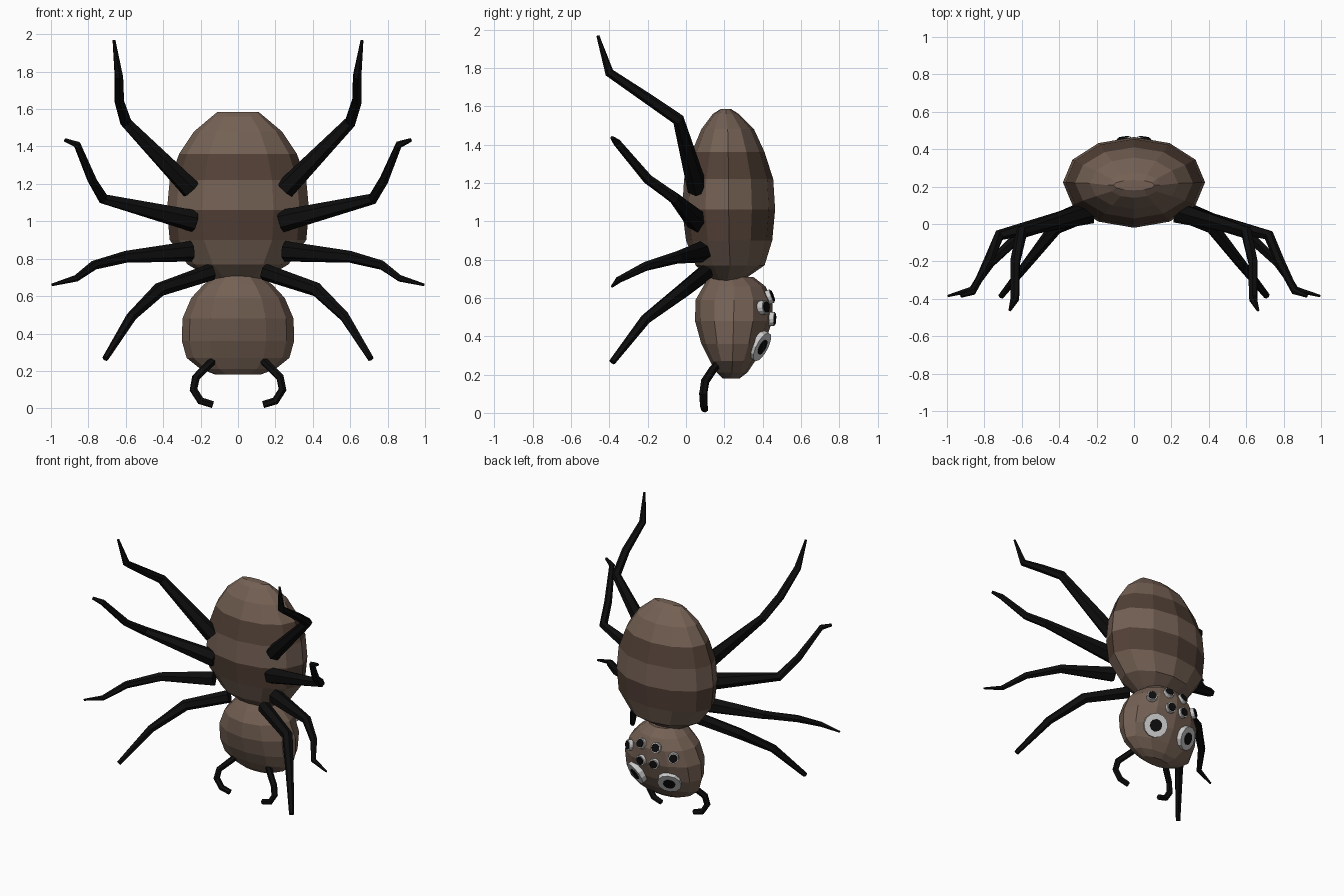
import bpy, bmesh, math
from mathutils import Vector

if "Cube" in bpy.data.objects:
    bpy.data.objects.remove(bpy.data.objects["Cube"])


def material(name, r, g, b):
    m = bpy.data.materials.new(name)
    m.diffuse_color = (r, g, b, 1)
    m.use_nodes = True
    m.node_tree.nodes["Principled BSDF"].inputs["Base Color"].default_value = m.diffuse_color
    return m


LIGHT = material("light brown", 0.175, 0.118, 0.088)
DARK = material("dark brown", 0.085, 0.052, 0.037)
BLACK = material("black", 0.004, 0.004, 0.004)
WHITE = material("eye white", 0.6, 0.6, 0.6)


def finish(bm, name, *mats):
    bmesh.ops.recalc_face_normals(bm, faces=bm.faces)
    me = bpy.data.meshes.new(name)
    bm.to_mesh(me)
    bm.free()
    for m in mats:
        me.materials.append(m)
    ob = bpy.data.objects.new(name, me)
    bpy.context.collection.objects.link(ob)
    return ob


def skin(bm, rings):
    """Join rings of points with quads and cap both ends."""
    vs = [[bm.verts.new(p) for p in ring] for ring in rings]
    n = len(vs[0])
    for a, b in zip(vs, vs[1:]):
        for i in range(n):
            j = (i + 1) % n
            bm.faces.new((a[i], a[j], b[j], b[i]))
    bm.faces.new(vs[0])
    bm.faces.new(vs[-1])


def body(name, rows, *mats):
    """Stacked 12-sided ellipses: height, half width, front y, back y."""
    bm = bmesh.new()
    rings = []
    for z, w, y0, y1 in rows:
        ring = []
        for i in range(12):
            a = math.tau * i / 12
            ring.append((w * math.sin(a), (y0 + y1) / 2 + (y1 - y0) / 2 * math.cos(a), z))
        rings.append(ring)
    skin(bm, rings)
    return finish(bm, name, *mats)


def limb(name, path, sides=6):
    """Tapered jointed tube through (x, y, z, radius) points."""
    bm = bmesh.new()
    pts = [Vector(p[:3]) for p in path]
    rings = []
    for i, p in enumerate(pts):
        before = (p - pts[i - 1]).normalized() if i else Vector()
        after = (pts[i + 1] - p).normalized() if i < len(pts) - 1 else Vector()
        t = (before + after).normalized()
        u = t.cross(Vector((0.3, 1, 0.1))).normalized()
        v = t.cross(u)
        r = path[i][3]
        rings.append([p + r * (u * math.cos(math.tau * k / sides) + v * math.sin(math.tau * k / sides))
                      for k in range(sides)])
    skin(bm, rings)
    return finish(bm, name, BLACK)


def disc(name, centre, normal, radius, depth, mat):
    bm = bmesh.new()
    q = Vector(normal).normalized().to_track_quat('Z', 'Y')
    rings = [[Vector(centre) + q @ Vector((radius * math.cos(math.tau * k / 12),
                                           radius * math.sin(math.tau * k / 12), z))
              for k in range(12)] for z in (0, depth)]
    skin(bm, rings)
    return finish(bm, name, mat)


# striped abdomen
abdomen = body("abdomen", [
    (0.68, 0.12, 0.15, 0.28), (0.77, 0.27, 0.05, 0.41), (0.90, 0.365, 0.0, 0.45),
    (1.06, 0.38, -0.02, 0.465), (1.22, 0.365, -0.01, 0.455), (1.36, 0.315, 0.03, 0.41),
    (1.48, 0.235, 0.08, 0.355), (1.56, 0.14, 0.14, 0.275), (1.585, 0.11, 0.18, 0.235)], LIGHT, DARK)
for f in abdomen.data.polygons:
    z = f.center.z
    f.material_index = 1 if 0.9 < z < 1.06 or 1.22 < z < 1.36 else 0

# head
body("head", [
    (0.18, 0.12, 0.19, 0.28), (0.21, 0.20, 0.16, 0.32), (0.27, 0.275, 0.125, 0.36),
    (0.36, 0.30, 0.08, 0.41), (0.48, 0.297, 0.047, 0.45), (0.59, 0.25, 0.05, 0.45),
    (0.66, 0.185, 0.09, 0.415), (0.71, 0.12, 0.12, 0.35)], LIGHT)

# legs, fangs and eyes, mirrored left and right
LEGS = {
    "rear_leg": [(0.25, 0.06, 1.17, 0.055), (0.60, -0.04, 1.53, 0.032), (0.635, -0.20, 1.64, 0.028),
                 (0.637, -0.40, 1.775, 0.024), (0.663, -0.46, 1.968, 0.008)],
    "upper_middle_leg": [(0.23, 0.06, 1.0, 0.06), (0.72, -0.06, 1.12, 0.03), (0.78, -0.20, 1.22, 0.026),
                         (0.86, -0.36, 1.41, 0.02), (0.925, -0.385, 1.435, 0.01)],
    "lower_middle_leg": [(0.25, 0.08, 0.84, 0.055), (0.60, -0.05, 0.81, 0.032), (0.77, -0.21, 0.765, 0.025),
                         (0.865, -0.35, 0.695, 0.018), (0.995, -0.385, 0.66, 0.007)],
    "front_leg": [(0.14, 0.10, 0.73, 0.045), (0.42, -0.02, 0.635, 0.038), (0.57, -0.21, 0.49, 0.028),
                  (0.71, -0.385, 0.265, 0.017)],
    "fang": [(0.13, 0.17, 0.26, 0.022), (0.165, 0.14, 0.225, 0.022), (0.225, 0.10, 0.165, 0.022),
             (0.238, 0.09, 0.10, 0.022), (0.20, 0.093, 0.04, 0.021), (0.135, 0.098, 0.02, 0.019)],
}
# position, facing, white radius, pupil radius
EYES = {
    "big_eye": ((0.135, 0.385, 0.35), (0.36, 0.82, -0.43), 0.083, 0.042),
    "outer_eye": ((0.18, 0.405, 0.55), (0.52, 0.84, 0.1), 0.037, 0.029),
    "upper_eye": ((0.06, 0.435, 0.605), (0.15, 0.92, 0.35), 0.037, 0.029),
    "lower_eye": ((0.052, 0.447, 0.49), (0.14, 0.99, -0.05), 0.037, 0.029),
}
for side, s in (("right", 1), ("left", -1)):
    for name, path in LEGS.items():
        limb(f"{name}_{side}", [(s * x, y, z, r) for x, y, z, r in path])
    for name, (pos, face, white, pupil) in EYES.items():
        c = Vector((s * pos[0], pos[1], pos[2]))
        n = Vector((s * face[0], face[1], face[2])).normalized()
        disc(f"{name}_{side}", c - n * 0.025, n, white, 0.04, WHITE)
        disc(f"{name}_pupil_{side}", c + n * 0.013, n, pupil, 0.007, BLACK)
